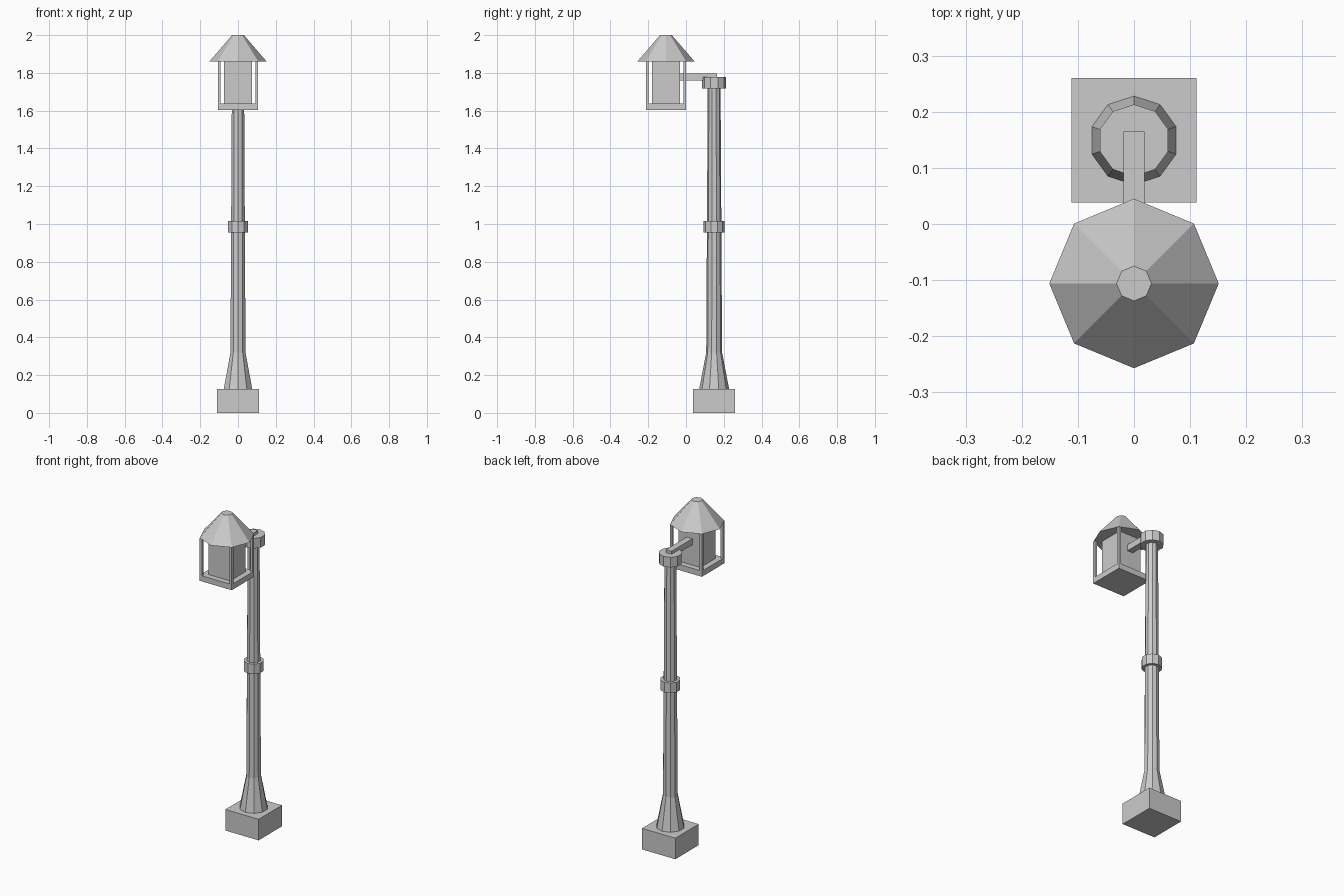
import bpy
import bmesh
from math import sin, cos, tau

cube = bpy.data.objects.get("Cube")
if cube:
    bpy.data.objects.remove(cube, do_unlink=True)

POLE_Y = 0.149
LAMP_Y = -0.106

metal = bpy.data.materials.new("light_grey")
metal.use_nodes = True
grey = (0.6, 0.6, 0.6, 1)
metal.diffuse_color = grey
metal.node_tree.nodes["Principled BSDF"].inputs["Base Color"].default_value = grey


def finish(name, bm):
    bmesh.ops.recalc_face_normals(bm, faces=bm.faces)
    mesh = bpy.data.meshes.new(name)
    bm.to_mesh(mesh)
    bm.free()
    mesh.materials.append(metal)
    obj = bpy.data.objects.new(name, mesh)
    bpy.context.collection.objects.link(obj)
    return obj


def box(name, x, y, z):
    """Box from (min, max) ranges on each axis."""
    bm = bmesh.new()
    bmesh.ops.create_cube(bm, size=1)
    for v in bm.verts:
        v.co = [a + (b - a) * (c + 0.5) for (a, b), c in zip((x, y, z), v.co)]
    return finish(name, bm)


def turned(name, sides, y, profile):
    """Closed faceted solid from (radius, height) pairs, one corner facing +y."""
    bm = bmesh.new()
    rings = [[bm.verts.new((r * sin(tau * i / sides), y + r * cos(tau * i / sides), z))
              for i in range(sides)] for r, z in profile]
    for low, high in zip(rings, rings[1:]):
        for i in range(sides):
            j = (i + 1) % sides
            bm.faces.new((low[i], low[j], high[j], high[i]))
    bm.faces.new(rings[0])
    bm.faces.new(rings[-1])
    return finish(name, bm)


# Plinth and pole
box("plinth", (-0.111, 0.111), (POLE_Y - 0.111, POLE_Y + 0.111), (0, 0.127))
turned("pole", 10, POLE_Y, [(0.079, 0.127), (0.042, 0.32), (0.034, 1.72)])
turned("middle_collar", 10, POLE_Y, [(0.056, 0.956), (0.056, 1.016)])
turned("top_collar", 10, POLE_Y, [(0.064, 1.717), (0.064, 1.778)])

# Arm holding the lantern
box("arm", (-0.019, 0.019), (LAMP_Y + 0.06, 0.165), (1.759, 1.796))

# Lantern
h, post, core = 0.107, 0.015, 0.073
box("lantern_floor", (-h, h), (LAMP_Y - h, LAMP_Y + h), (1.603, 1.637))
box("lantern_core", (-core, core), (LAMP_Y - core, LAMP_Y + core), (1.637, 1.861))
for side, sx in (("left", 1), ("right", -1)):
    for end, sy in (("front", -1), ("back", 1)):
        box(f"{end}_{side}_post",
            sorted((sx * h, sx * (h - post))),
            sorted((LAMP_Y + sy * h, LAMP_Y + sy * (h - post))),
            (1.637, 1.861))
turned("lantern_roof", 8, LAMP_Y, [(0.151, 1.861), (0.031, 2.0)])
